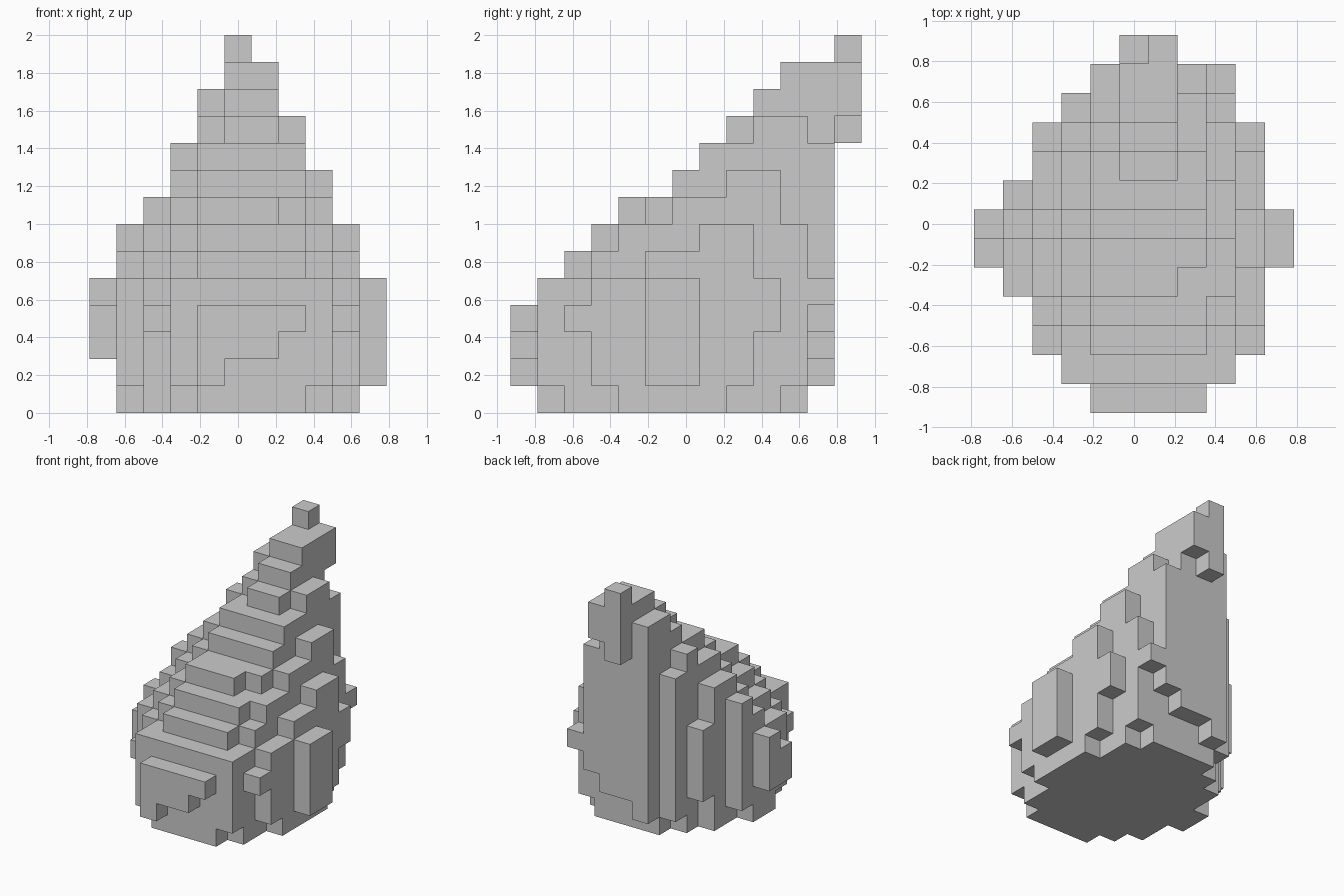
import bpy, bmesh
from mathutils import Vector

if "Cube" in bpy.data.objects:
    bpy.data.objects.remove(bpy.data.objects["Cube"])

U = 1 / 7            # edge of one cube
NX, NY = 11, 13      # grid cells across and deep

# One slice per x step, left to right:
# first y cell, then top and bottom height (hex) of each column going back
SLICES = [
    (5, "45", "22"),
    (4, "5567", "1001"),
    (2, "45667886", "30000002"),
    (1, "55677899a9", "1000000001"),
    (0, "4567889aabcc", "1" + "0" * 10 + "1"),
    (0, "4567889abcdde", "2" + "0" * 10 + "2a"),
    (0, "4567889abcddd", "2" + "0" * 10 + "2b"),
    (0, "4567789aabba", "3" + "0" * 10 + "3"),
    (1, "55677889975", "1" + "0" * 8 + "14"),
    (2, "45566775", "31000013"),
    (5, "55", "11"),
]

# Fill the set of solid cells
cells = set()
for i, (start, tops, bottoms) in enumerate(SLICES):
    for n, (top, bottom) in enumerate(zip(tops, bottoms)):
        for k in range(int(bottom, 16), int(top, 16)):
            cells.add((i, start + n, k))

bm = bmesh.new()
verts = {}


def vert(p):
    """Shared grid vertex."""
    if p not in verts:
        verts[p] = bm.verts.new(((p[0] - NX / 2) * U, (p[1] - NY / 2) * U, p[2] * U))
    return verts[p]


# Skin: one square wherever a solid cell meets air
for cell in sorted(cells):
    for axis in range(3):
        for side in (0, 1):
            near = list(cell)
            near[axis] += 2 * side - 1
            if tuple(near) in cells:
                continue
            a, b = (axis + 1) % 3, (axis + 2) % 3
            ring = []
            for da, db in ((0, 0), (1, 0), (1, 1), (0, 1)):
                p = list(cell)
                p[axis] += side
                p[a] += da
                p[b] += db
                ring.append(vert(tuple(p)))
            bm.faces.new(ring if side else ring[::-1])

mesh = bpy.data.meshes.new("stepped_drop")
bm.to_mesh(mesh)
bm.free()
body = bpy.data.objects.new("stepped_drop", mesh)
bpy.context.collection.objects.link(body)
